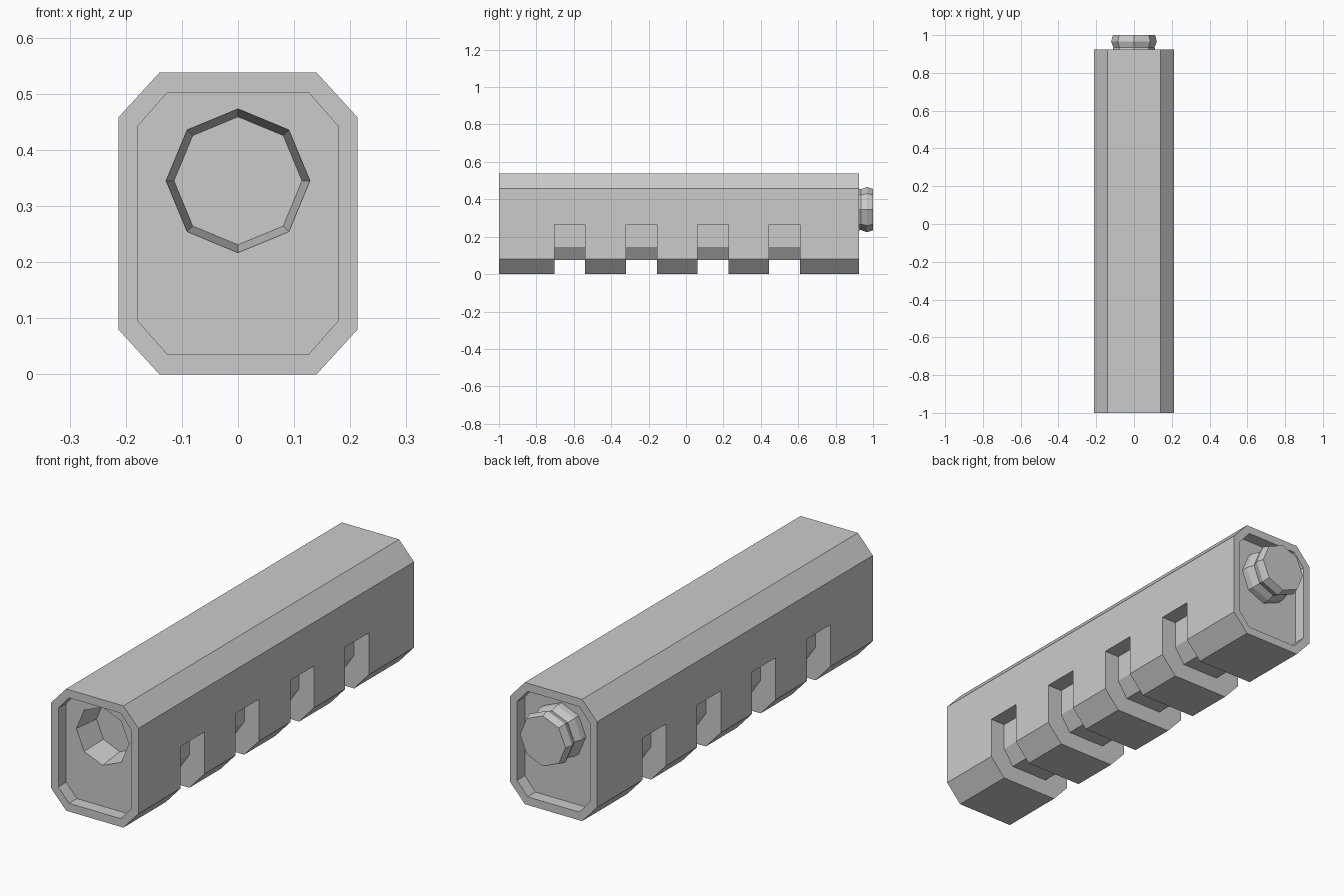
import bpy, bmesh, math

if "Cube" in bpy.data.objects:
    bpy.data.objects.remove(bpy.data.objects["Cube"])

AXIS_Z = 0.345  # height of the socket and knob axis


def loft(name, rings):
    """Closed solid from a list of (y, [(x, z), ...]) rings."""
    bm = bmesh.new()
    loops = [[bm.verts.new((x, y, z)) for x, z in pts] for y, pts in rings]
    n = len(loops[0])
    for a, b in zip(loops, loops[1:]):
        for i in range(n):
            j = (i + 1) % n
            bm.faces.new((a[i], a[j], b[j], b[i]))
    bm.faces.new(loops[0])
    bm.faces.new(loops[-1])
    bmesh.ops.recalc_face_normals(bm, faces=bm.faces)
    mesh = bpy.data.meshes.new(name)
    bm.to_mesh(mesh)
    bm.free()
    obj = bpy.data.objects.new(name, mesh)
    bpy.context.collection.objects.link(obj)
    return obj


def mirrored(half):
    return half + [(-x, z) for x, z in reversed(half)]


def octagon(r):
    return [(r * math.cos(i * math.pi / 4), AXIS_Z + r * math.sin(i * math.pi / 4))
            for i in range(8)]


def carve(target, cutter):
    mod = target.modifiers.new("cut", 'BOOLEAN')
    mod.operation = 'DIFFERENCE'
    mod.solver = 'EXACT'
    mod.object = cutter
    cutter.hide_render = True
    bpy.context.view_layer.objects.active = target
    bpy.ops.object.modifier_apply(modifier=mod.name)
    bpy.data.objects.remove(cutter)


# Chamfered main body
outer = mirrored([(0.14, 0), (0.213, 0.08), (0.213, 0.458), (0.14, 0.538)])
body = loft("body", [(-1, outer), (0.925, outer)])

# Shallow recess in each end
inner = mirrored([(0.126, 0.036), (0.178, 0.095), (0.178, 0.443), (0.126, 0.502)])
for y0, y1 in ((-1.1, -0.945), (0.87, 1.1)):
    carve(body, loft("recess_cutter", [(y0, inner), (y1, inner)]))

# Tapered socket in the front recess
carve(body, loft("socket_cutter", [(-0.96, octagon(0.13)), (-0.825, octagon(0.114))]))

# Grooves wrapping around the underside
groove = mirrored([(0.3, -0.1), (0.3, 0.265), (0.14, 0.265), (0.14, 0.145), (0.092, 0.075)])
for i in range(4):
    y = -0.704 + i * 0.3827
    carve(body, loft("groove_cutter", [(y, groove), (y + 0.165, groove)]))

# Ridged knob on the back
loft("knob", [(y, octagon(r)) for y, r in
              ((0.865, 0.12), (0.9, 0.12), (0.935, 0.109), (0.967, 0.121), (1.0, 0.111))])
